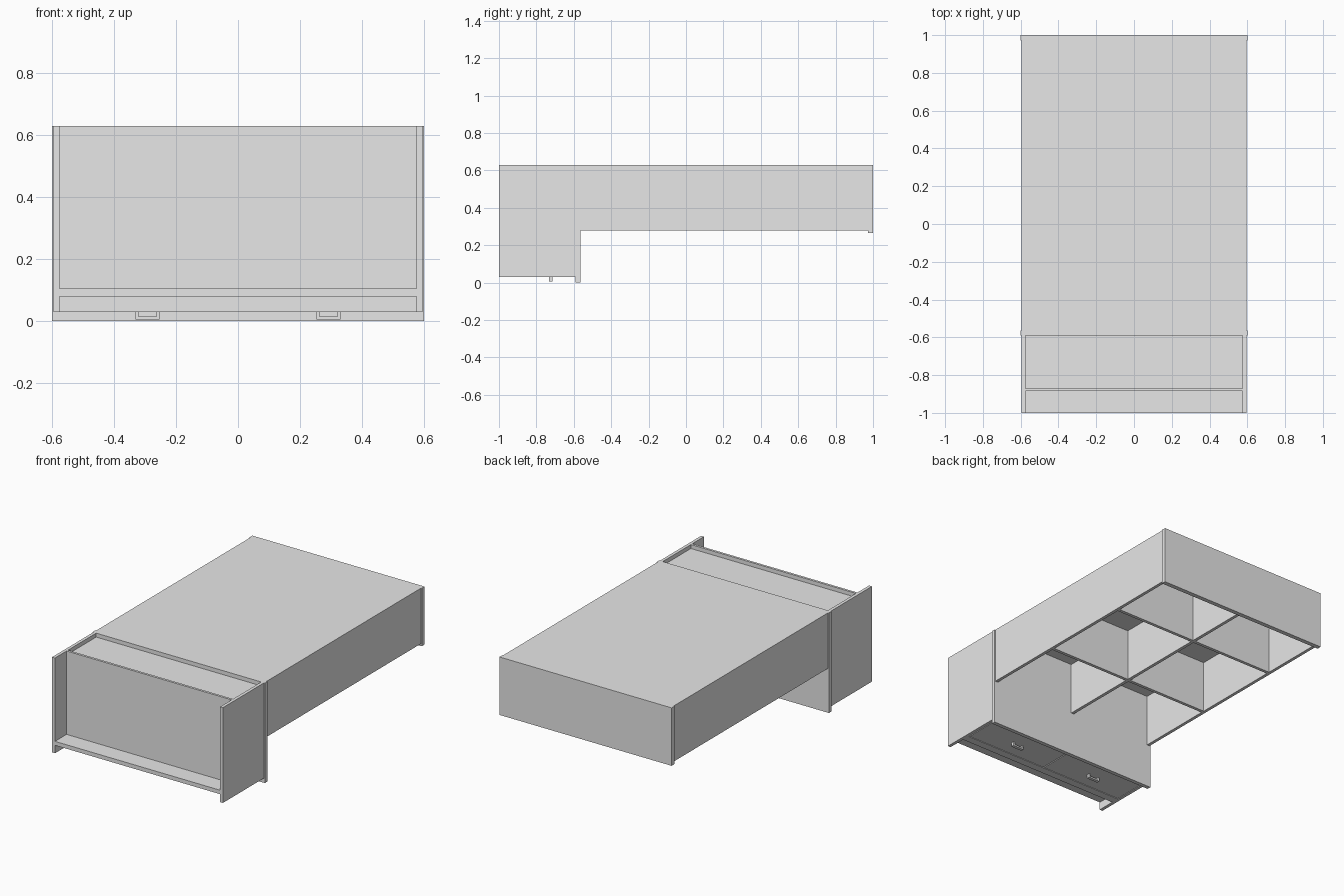
import bpy

cube = bpy.data.objects.get("Cube")
if cube:
    bpy.data.objects.remove(cube, do_unlink=True)

# Single flat grey for every board
grey = bpy.data.materials.new("light_grey")
grey.use_nodes = True
GREY = (0.8, 0.8, 0.8, 1)
grey.diffuse_color = GREY
grey.node_tree.nodes["Principled BSDF"].inputs["Base Color"].default_value = GREY


def board(name, x, y, z):
    """Rectangular board spanning the (low, high) range on each axis."""
    spans = (x, y, z)
    bpy.ops.mesh.primitive_cube_add(size=1, location=[(a + b) / 2 for a, b in spans])
    ob = bpy.context.object
    ob.name = name
    ob.scale = [b - a for a, b in spans]
    bpy.ops.object.transform_apply(location=False, rotation=False, scale=True)
    ob.data.materials.append(grey)
    return ob


def mirrored(name, x, y, z):
    """A board and its twin on the other side of x = 0."""
    board("left_" + name, x, y, z)
    board("right_" + name, (-x[1], -x[0]), y, z)


TOP = 0.63
HALF = 0.595          # half width over the side boards
INNER = 0.575         # half width between the side boards
BASE = 0.03           # underside of the cabinet
BED = 0.28            # underside of the bed box
WALL = (-0.59, -0.565)
FOOT = (0.972, 1.0)

# Bed box: end boards, sides and top
board("head_wall", (-0.6, 0.6), WALL, (0, TOP))
board("foot_wall", (-0.6, 0.6), FOOT, (0.265, TOP))
length = (WALL[1], FOOT[0])
mirrored("bed_side", (INNER, HALF), length, (BED, TOP))
board("bed_top", (-INNER, INNER), length, (TOP - 0.02, TOP))

# Dividers under the bed
board("centre_divider", (-0.01, 0.01), length, (BED, TOP - 0.02))
for i, y in enumerate((-0.055, 0.545)):
    mirrored(f"cross_divider_{i + 1}", (0.01, INNER), (y - 0.01, y + 0.01), (BED, TOP - 0.02))

# Head cabinet: sides, upright panel, shelf and sunken lid
mirrored("cabinet_side", (INNER, HALF), (-1, WALL[0]), (BASE, TOP))
board("cabinet_panel", (-INNER, INNER), (-0.885, -0.87), (BASE, TOP))
board("front_shelf", (-INNER, INNER), (-1, -0.885), (0.08, 0.105))
board("cabinet_lid", (-INNER, INNER), (-0.87, WALL[0]), (TOP - 0.045, TOP - 0.025))

# Drawers facing down, with a rail and small handles
board("drawer_backing", (-INNER, INNER), (-0.87, WALL[0]), (BASE + 0.015, BASE + 0.03))
board("drawer_rail", (-INNER, INNER), (-0.87, -0.835), (BASE, BASE + 0.015))
mirrored("drawer_front", (0.003, INNER - 0.004), (-0.83, WALL[0] - 0.004), (BASE, BASE + 0.015))
mirrored("handle_grip", (0.253, 0.331), (-0.733, -0.713), (0.006, 0.016))
for i, x in enumerate((0.253, 0.321)):
    mirrored(f"handle_post_{i + 1}", (x, x + 0.01), (-0.733, -0.713), (0.016, BASE))
